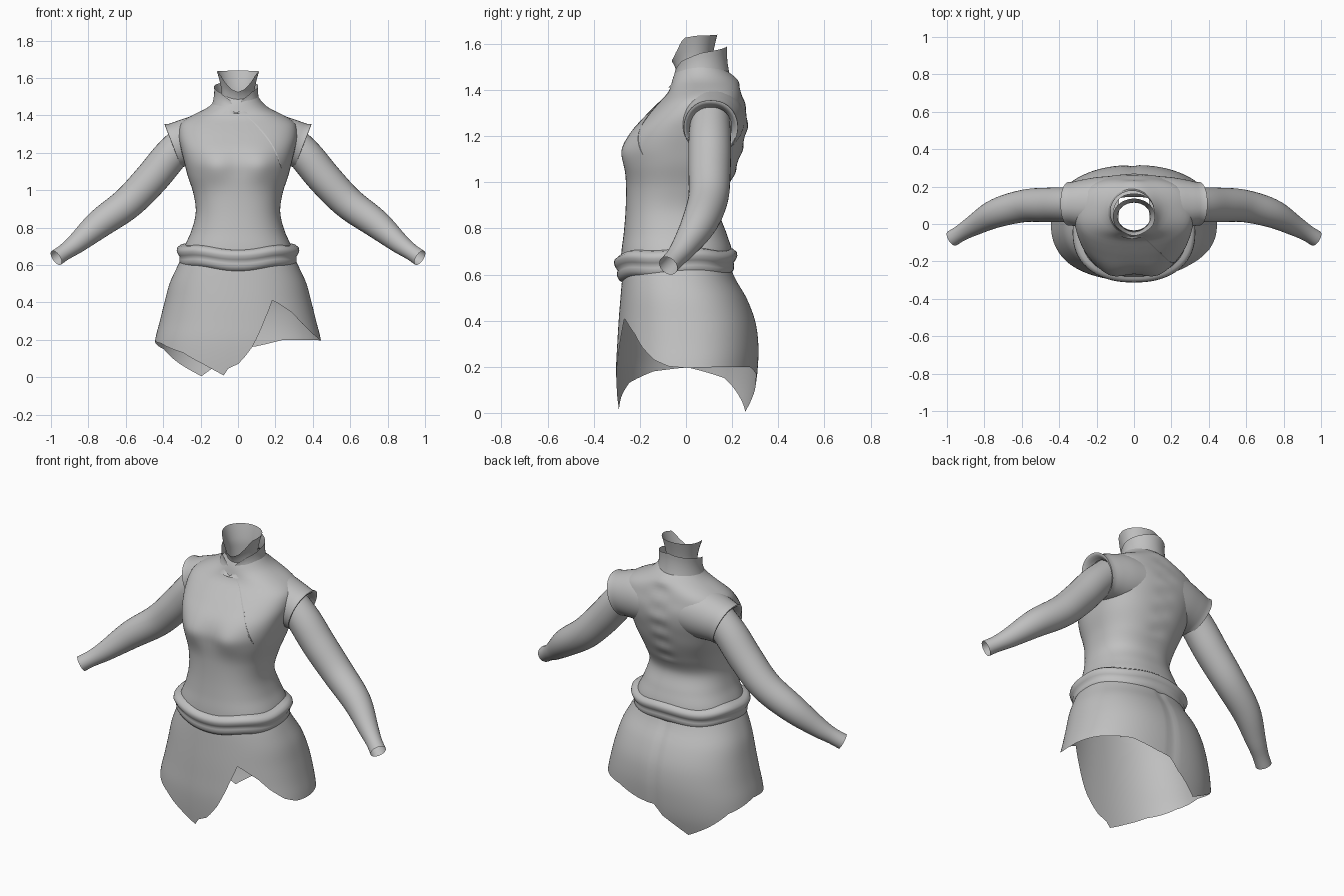
import bpy, bmesh, math
from mathutils import Vector

cloth = bpy.data.materials.new("plain grey")
cloth.diffuse_color = (0.53, 0.53, 0.53, 1)


def interp(table, t):
    """Smooth interpolation of rows (key, values...) at key t."""
    t = max(table[0][0], min(table[-1][0], t))
    i = 0
    while i < len(table) - 2 and t > table[i + 1][0]:
        i += 1
    a, b = table[i], table[i + 1]
    p, n = table[max(i - 1, 0)], table[min(i + 2, len(table) - 1)]
    h = b[0] - a[0]
    s = (t - a[0]) / h
    out = []
    for k in range(1, len(a)):
        ma = (b[k] - p[k]) / (b[0] - p[0]) * h
        mb = (n[k] - a[k]) / (n[0] - a[0]) * h
        out.append((2*s**3 - 3*s**2 + 1) * a[k] + (s**3 - 2*s**2 + s) * ma
                   + (3*s**2 - 2*s**3) * b[k] + (s**3 - s**2) * mb)
    return out


def linear(table, t):
    for a, b in zip(table, table[1:]):
        if t <= b[0]:
            return a[1] + (b[1] - a[1]) * (t - a[0]) / (b[0] - a[0])
    return table[-1][1]


def spow(v, e):
    return math.copysign(abs(v) ** e, v)


def loft(name, rings, angle=50):
    """Skin a list of closed rings into an open tube."""
    bm = bmesh.new()
    vs = [[bm.verts.new(p) for p in r] for r in rings]
    for a, b in zip(vs, vs[1:]):
        for j in range(len(a)):
            k = (j + 1) % len(a)
            bm.faces.new((a[j], a[k], b[k], b[j]))
    bmesh.ops.recalc_face_normals(bm, faces=bm.faces)
    me = bpy.data.meshes.new(name)
    bm.to_mesh(me)
    bm.free()
    ob = bpy.data.objects.new(name, me)
    bpy.context.collection.objects.link(ob)
    me.materials.append(cloth)
    bpy.ops.object.select_all(action='DESELECT')
    ob.select_set(True)
    bpy.context.view_layer.objects.active = ob
    bpy.ops.object.shade_smooth_by_angle(angle=math.radians(angle))
    return ob


def angles(n):
    return [2 * math.pi * i / n for i in range(n)]


# Bodice: height, half width, front y, back y, corner exponent
BODY = [(0.62, 0.305, -0.285, 0.20, 0.85), (0.70, 0.285, -0.28, 0.20, 0.85),
        (0.78, 0.25, -0.27, 0.175, 0.85), (0.88, 0.226, -0.262, 0.145, 0.85),
        (0.98, 0.238, -0.26, 0.185, 0.85), (1.08, 0.27, -0.264, 0.225, 0.82),
        (1.15, 0.288, -0.262, 0.245, 0.8), (1.22, 0.305, -0.235, 0.262, 0.8),
        (1.29, 0.318, -0.175, 0.265, 0.8), (1.35, 0.31, -0.115, 0.25, 0.8),
        (1.38, 0.28, -0.085, 0.243, 0.8), (1.41, 0.225, -0.068, 0.235, 0.85),
        (1.44, 0.165, -0.06, 0.222, 0.95), (1.47, 0.13, -0.05, 0.195, 1.0),
        (1.50, 0.108, -0.035, 0.165, 1.0)]


def body_point(z, t):
    w, f, b, e = interp(BODY, z)
    c, s = math.cos(t), math.sin(t)
    x = w * spow(c, e)
    y = (f + b) / 2 + (b - f) / 2 * spow(s, e)
    # bust lobes on the front, soft folds down the spine
    if s < 0:
        y -= 0.025 * math.exp(-((abs(x) - 0.12) / 0.08) ** 2 - ((z - 1.13) / 0.08) ** 2)
    elif z > 0.95:
        y += 0.005 * math.sin(z * 62) * math.exp(-(x / 0.05) ** 2) * s
    return Vector((x, y, z))


loft("bodice", [[body_point(0.62 + 0.88 * i / 60, t) for t in angles(80)] for i in range(61)])

# Raised overlap edge running from the collar across the chest
rings = []
for i in range(25):
    u = i / 24
    c = body_point(1.42 - 0.3 * u, math.radians(275 + 47 * u ** 1.2))
    r = 0.006 * math.sin(math.pi * (0.05 + 0.9 * u))
    rings.append([c + Vector((r * math.cos(a), 0.5 * r * math.sin(a), r * math.sin(a)))
                  for a in angles(6)])
loft("overlap_edge", rings)

# Sash: soft roll around the hips over a flatter band, dipping at the centre front
SASH = [(0.59, -0.015), (0.602, 0.006), (0.618, 0.015), (0.635, 0.016), (0.645, 0.014),
        (0.657, 0.022), (0.675, 0.03), (0.692, 0.027), (0.706, 0.01), (0.712, -0.02)]
rings = []
for z, g in SASH:
    ring = []
    for t in angles(80):
        front = max(0, -math.sin(t))
        p = Vector(((0.298 + g) * spow(math.cos(t), 0.88),
                    -0.045 + (0.238 + g) * spow(math.sin(t), 0.88), z))
        p.z += 0.006 * math.sin(5 * t) - 0.022 * front ** 3
        ring.append(p)
    rings.append(ring)
loft("sash", rings)

# Skirt: flaring shell with an uneven, slit hem
SKIRT = [(0.0, 0.455, -0.292, 0.275), (0.1, 0.455, -0.30, 0.30), (0.2, 0.443, -0.303, 0.312),
         (0.3, 0.418, -0.298, 0.314), (0.4, 0.393, -0.292, 0.30), (0.5, 0.366, -0.284, 0.262),
         (0.58, 0.33, -0.277, 0.215), (0.64, 0.30, -0.27, 0.19)]
HEM = [(0, 0.195), (30, 0.20), (60, 0.20), (80, 0.165), (90, 0.155), (95, 0.10), (112.5, 0.005),
       (130, 0.07), (150, 0.15), (180, 0.197), (205, 0.18), (232.5, 0.13), (250, 0.065),
       (262.5, 0.01), (265, 0.045), (270, 0.07), (277.5, 0.16), (287.5, 0.31), (295, 0.41),
       (300, 0.395), (312.5, 0.345), (322.5, 0.285), (335, 0.23), (347.5, 0.202), (360, 0.195)]
rings = []
for i in range(21):
    ring = []
    for t in angles(144):
        z = 0.64 + (linear(HEM, math.degrees(t)) - 0.64) * i / 20
        w, f, b = interp(SKIRT, z)
        x = w * spow(math.cos(t), 0.88)
        y = (f + b) / 2 + (b - f) / 2 * spow(math.sin(t), 0.88)
        if math.sin(t) > 0:  # centre back seam
            y -= 0.007 * math.exp(-((x + 0.01) / 0.02) ** 2)
        ring.append((x, y, z))
    rings.append(ring)
loft("skirt", rings)

# Collar: standing band, open at the front
COLLAR = [(0, 1.56), (90, 1.592), (180, 1.555), (225, 1.52), (255, 1.48), (270, 1.42),
          (285, 1.48), (315, 1.525), (360, 1.56)]
rings = []
for i in range(9):
    u = i / 8
    ring = []
    for t in angles(64):
        top = linear(COLLAR, math.degrees(t))
        r = 0.145 - 0.035 * math.sin(u * math.pi / 2) + 0.008 * u * u
        ring.append((-0.01 + r * math.cos(t), 0.063 + r * 0.98 * math.sin(t),
                     1.41 + (top - 1.41) * u))
    rings.append(ring)
loft("collar", rings)

# Neck: open tube, high rim at the back and sides, scooped at the front
RIM = [(0, 1.635), (90, 1.64), (180, 1.635), (205, 1.625), (225, 1.575), (245, 1.54),
       (270, 1.525), (295, 1.54), (315, 1.575), (335, 1.625), (360, 1.635)]
rings = []
for i in range(13):
    u = i / 12
    ring = []
    for t in angles(48):
        z = 1.4 + (linear(RIM, math.degrees(t)) - 1.4) * u
        r = 0.088 + 0.026 * max(0, (z - 1.53) / 0.11) ** 1.3
        ring.append((r * math.cos(t), 0.04 + r * 0.84 * math.sin(t)
                     - 0.028 * u ** 3 * max(0, -math.sin(t)), z))
    rings.append(ring)
loft("neck", rings)

# Arms: x, y, z, radius along the centre line; sleeves: x, z, rim tilt, rim height, depth
ARM = [(0.0, 0.27, 0.105, 1.28, 0.085), (0.16, 0.365, 0.103, 1.18, 0.092),
       (0.32, 0.46, 0.102, 1.065, 0.092), (0.48, 0.585, 0.097, 0.935, 0.087),
       (0.66, 0.738, 0.057, 0.822, 0.077), (0.84, 0.865, -0.012, 0.714, 0.054),
       (0.93, 0.925, -0.048, 0.67, 0.044), (1.0, 0.972, -0.077, 0.638, 0.044)]
SLEEVE = [(0.0, 0.10, 1.275, 0.02, 0.14, 0.15), (0.4, 0.20, 1.265, 0.025, 0.137, 0.142),
          (0.75, 0.285, 1.25, 0.035, 0.122, 0.127), (0.9, 0.33, 1.24, 0.043, 0.114, 0.117),
          (1.0, 0.348, 1.238, 0.045, 0.117, 0.117), (1.1, 0.342, 1.235, 0.042, 0.104, 0.105),
          (1.2, 0.31, 1.24, 0.04, 0.085, 0.09)]
for side, sx in (("left", 1), ("right", -1)):
    rings = []
    for i in range(33):
        u = i / 32
        x, y, z, r = interp(ARM, u)
        a, b = interp(ARM, max(0, u - 0.03)), interp(ARM, min(1, u + 0.03))
        d = Vector(b[:3]) - Vector(a[:3])
        e1 = d.cross(Vector((0, 1, 0))).normalized()
        e2 = d.cross(e1).normalized()
        ring = [Vector((x, y, z)) + r * (math.cos(t) * e1 + math.sin(t) * e2) for t in angles(32)]
        rings.append([(sx * p.x, p.y, p.z) for p in ring])
    loft(side + "_arm", rings)
    rings = []
    for i in range(25):
        x, z, tilt, h, depth = interp(SLEEVE, 1.2 * i / 24)
        rings.append([(sx * (x + tilt * math.sin(t)), 0.108 + depth * spow(math.cos(t), 0.9),
                       z + h * math.sin(t)) for t in angles(40)])
    loft(side + "_cap_sleeve", rings)
